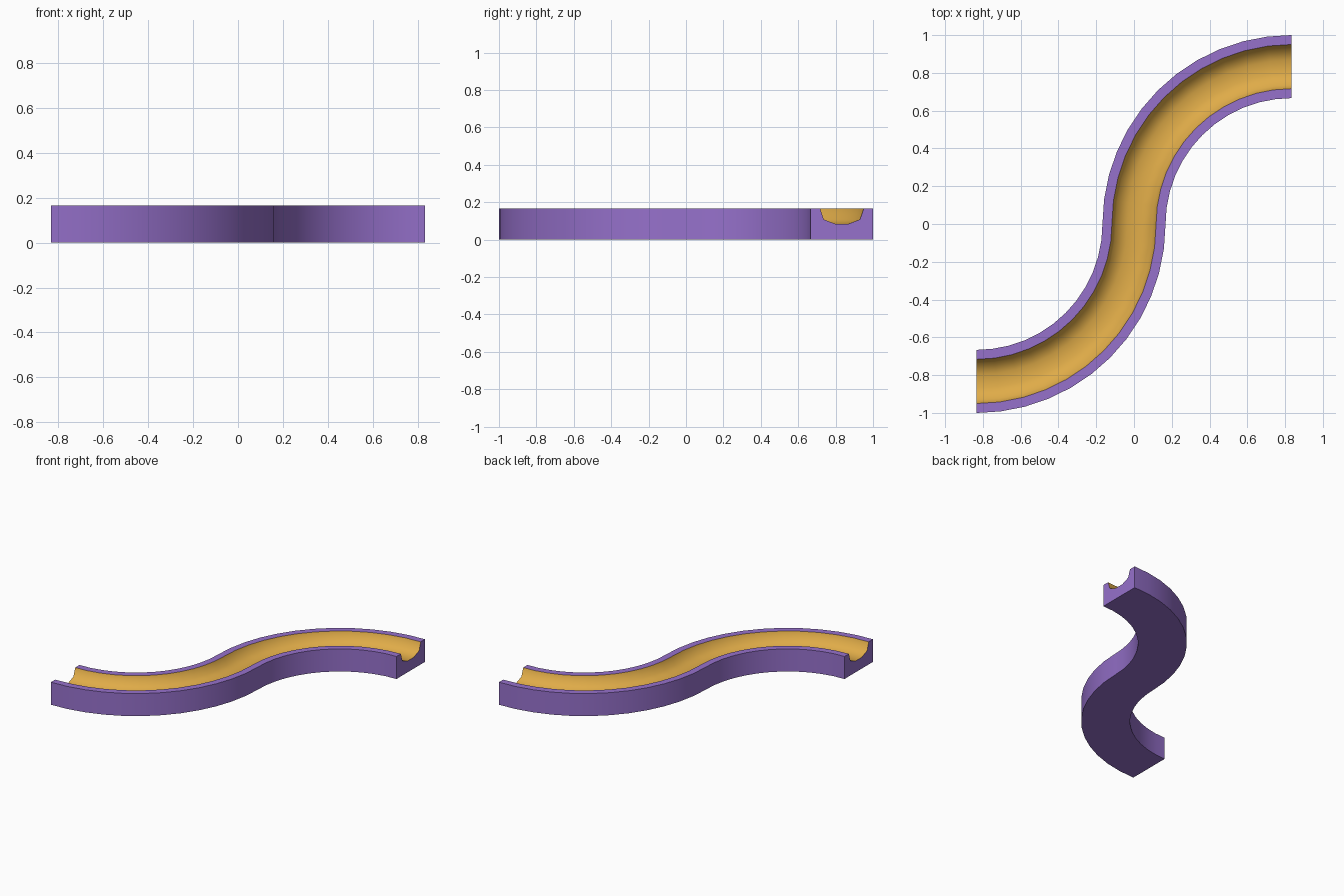
import bpy, bmesh, math

if "Cube" in bpy.data.objects:
    bpy.data.objects.remove(bpy.data.objects["Cube"])

R = 5 / 6          # centre-line radius of both quarter bends
SEG = 12           # segments per quarter bend


def material(name, rgb):
    m = bpy.data.materials.new(name)
    m.diffuse_color = (*rgb, 1)
    m.use_nodes = True
    m.node_tree.nodes["Principled BSDF"].inputs["Base Color"].default_value = m.diffuse_color
    return m


# Cross-section (offset to the left of travel, height), starting at the groove
groove = [(0.117, 0.167), (0.097, 0.108), (0.035, 0.084),
          (-0.035, 0.084), (-0.097, 0.108), (-0.117, 0.167)]
profile = groove + [(-0.167, 0.167), (-0.167, 0), (0.167, 0), (0.167, 0.167)]

# S-shaped path: a left-hand quarter bend, then a right-hand one
path = []
for i in range(SEG + 1):
    a = -math.pi / 2 * (1 - i / SEG)
    path.append((-R + R * math.cos(a), R * math.sin(a), a + math.pi / 2))
for i in range(1, SEG + 1):
    a = math.pi - math.pi / 2 * i / SEG
    path.append((R + R * math.cos(a), R * math.sin(a), a - math.pi / 2))

# Sweep the section along the path
bm = bmesh.new()
rings = [[bm.verts.new((x - o * math.sin(h), y + o * math.cos(h), z))
          for o, z in profile] for x, y, h in path]
n = len(profile)
for r0, r1 in zip(rings, rings[1:]):
    for k in range(n):
        j = (k + 1) % n
        f = bm.faces.new((r0[k], r0[j], r1[j], r1[k]))
        f.material_index = 1 if k < len(groove) - 1 else 0

# End caps
bm.faces.new(rings[0][::-1])
bm.faces.new(rings[-1])
bmesh.ops.recalc_face_normals(bm, faces=bm.faces)

mesh = bpy.data.meshes.new("curved_track")
bm.to_mesh(mesh)
bm.free()
track = bpy.data.objects.new("curved_track", mesh)
bpy.context.collection.objects.link(track)
mesh.materials.append(material("purple_body", (0.305, 0.165, 0.60)))
mesh.materials.append(material("orange_groove", (0.74, 0.41, 0.065)))

bpy.context.view_layer.objects.active = track
track.select_set(True)
bpy.ops.object.shade_smooth_by_angle(angle=math.radians(60))
